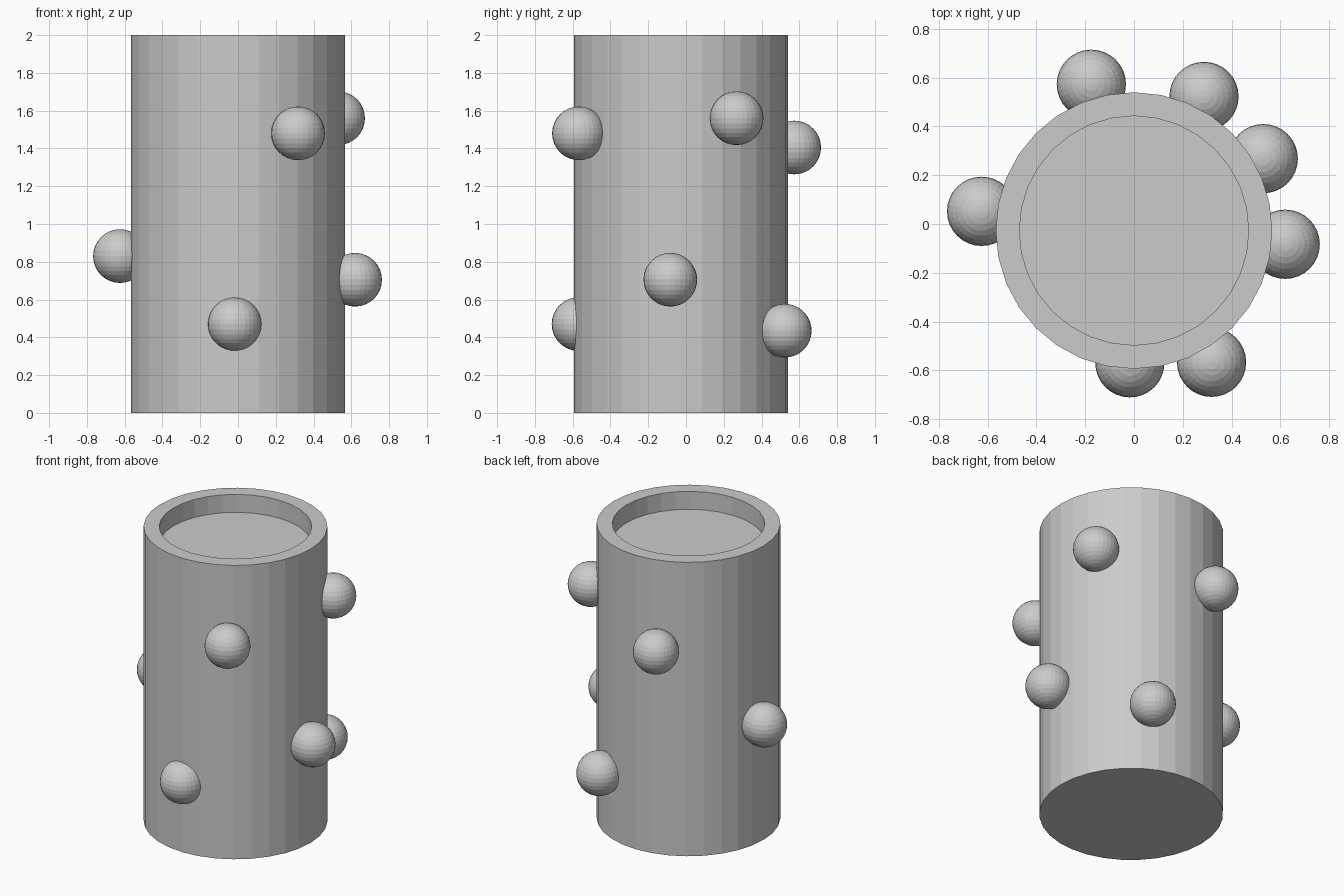
import bpy, bmesh

if "Cube" in bpy.data.objects:
    bpy.data.objects.remove(bpy.data.objects["Cube"])

CENTRE_Y = -0.027
RADIUS, INNER_RADIUS = 0.567, 0.47
HEIGHT, RECESS = 2.0, 0.122


def add_object(name, bm, location):
    mesh = bpy.data.meshes.new(name)
    bm.to_mesh(mesh)
    bm.free()
    obj = bpy.data.objects.new(name, mesh)
    obj.location = location
    bpy.context.collection.objects.link(obj)
    return obj


# Column with a shallow round recess in its top
bm = bmesh.new()
bmesh.ops.create_cone(bm, cap_ends=True, segments=32,
                      radius1=RADIUS, radius2=RADIUS, depth=HEIGHT)
bm.normal_update()
top = next(f for f in bm.faces if f.normal.z > 0.9)

# Rim: inset the cap, then scale the inner ring to the exact radius
inner = bmesh.ops.extrude_discrete_faces(bm, faces=[top])["faces"][0]
s = INNER_RADIUS / RADIUS
bmesh.ops.scale(bm, vec=(s, s, 1), verts=inner.verts)

# Recess wall and floor
floor = bmesh.ops.extrude_discrete_faces(bm, faces=[inner])["faces"][0]
bmesh.ops.translate(bm, vec=(0, 0, -RECESS), verts=floor.verts)
bmesh.ops.recalc_face_normals(bm, faces=bm.faces)
add_object("column", bm, (0, CENTRE_Y, HEIGHT / 2))

# Round knobs half sunk into the column wall
knobs = [
    (-0.175, 0.573, 1.405),
    (0.287, 0.523, 0.435),
    (0.53, 0.268, 1.56),
    (0.62, -0.083, 0.705),
    (0.318, -0.567, 1.48),
    (-0.017, -0.569, 0.47),
    (-0.625, 0.052, 0.83),
]
for i, position in enumerate(knobs, 1):
    bm = bmesh.new()
    bmesh.ops.create_uvsphere(bm, u_segments=32, v_segments=16, radius=0.142)
    add_object(f"knob_{i}", bm, position)
